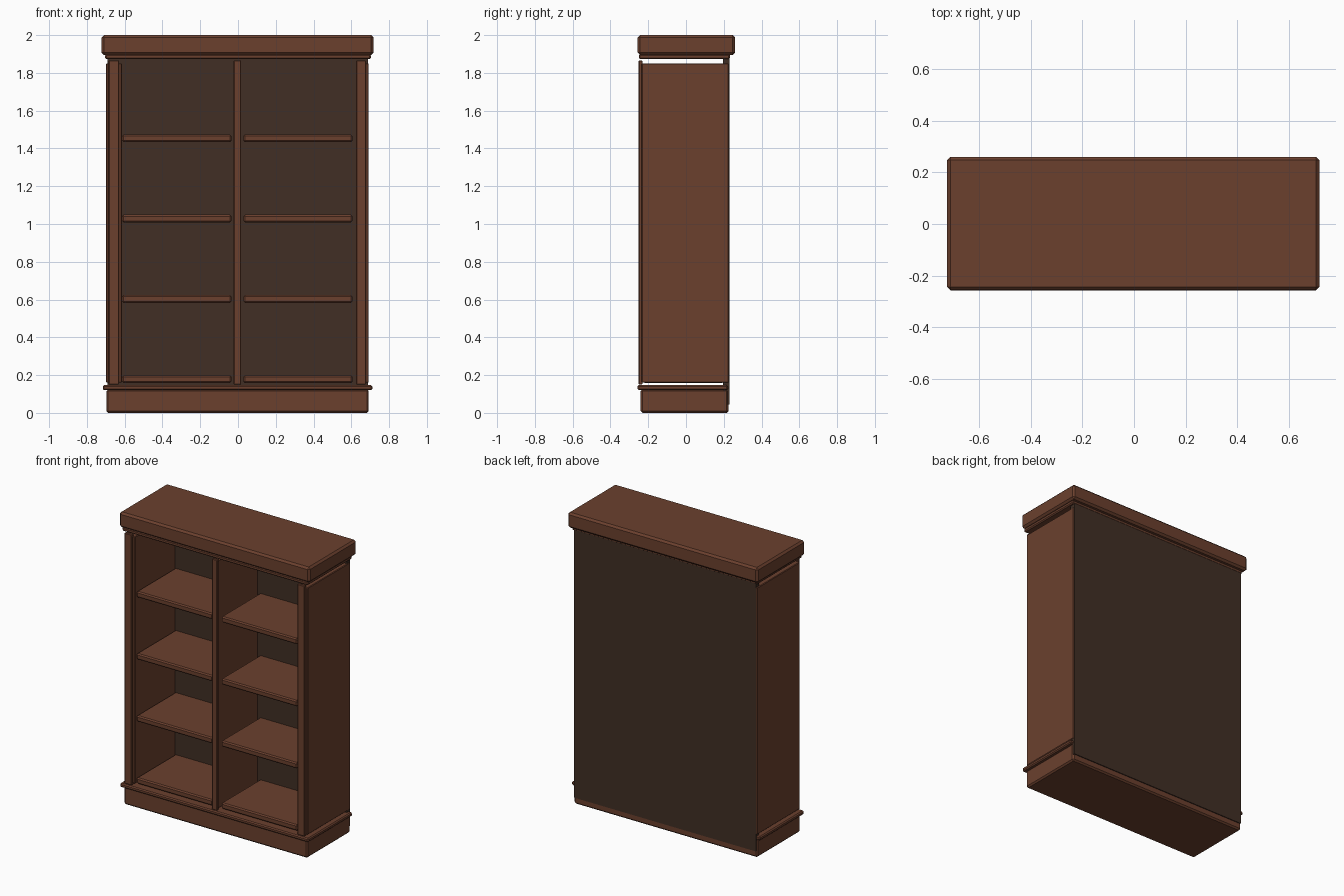
import bpy, bmesh

if "Cube" in bpy.data.objects:
    bpy.data.objects.remove(bpy.data.objects["Cube"])


def material(name, color):
    m = bpy.data.materials.new(name)
    m.diffuse_color = (*color, 1)
    m.use_nodes = True
    m.node_tree.nodes["Principled BSDF"].inputs["Base Color"].default_value = m.diffuse_color
    return m


wood = material("brown wood", (0.147, 0.051, 0.027))
dark = material("dark back wood", (0.052, 0.028, 0.018))


def box(name, x, y, z, bevel=0.0, mat=wood):
    """Box from (min, max) ranges with chamfered edges."""
    bm = bmesh.new()
    bmesh.ops.create_cube(bm, size=1)
    for v in bm.verts:
        for i, (a, b) in enumerate((x, y, z)):
            v.co[i] = a if v.co[i] < 0 else b
    if bevel:
        bmesh.ops.bevel(bm, geom=bm.edges[:], offset=bevel, segments=1, affect='EDGES')
    me = bpy.data.meshes.new(name)
    bm.to_mesh(me)
    bm.free()
    me.materials.append(mat)
    ob = bpy.data.objects.new(name, me)
    bpy.context.collection.objects.link(ob)
    return ob


# plinth and its moulding
box("plinth", (-0.697, 0.692), (-0.24, 0.225), (0.0, 0.125), 0.01)
box("plinth_moulding", (-0.716, 0.711), (-0.257, 0.222), (0.12, 0.147), 0.007)

# crown and its moulding
box("crown", (-0.723, 0.718), (-0.256, 0.26), (1.895, 2.0), 0.013)
box("crown_moulding", (-0.703, 0.703), (-0.25, 0.232), (1.873, 1.9), 0.007)

# back panel
box("back_panel", (-0.69, 0.688), (0.195, 0.231), (0.045, 1.88), 0, dark)

# side panels and front stiles
box("left_side", (-0.698, -0.615), (-0.235, 0.226), (0.16, 1.85), 0.004)
box("right_side", (0.63, 0.692), (-0.235, 0.226), (0.16, 1.85), 0.004)
box("left_stile", (-0.685, -0.629), (-0.251, -0.23), (0.15, 1.866), 0.004)
box("right_stile", (0.625, 0.678), (-0.251, -0.23), (0.15, 1.866), 0.004)

# centre divider with its front strip
box("divider", (-0.018, 0.012), (-0.235, 0.2), (0.16, 1.85))
box("divider_strip", (-0.023, 0.017), (-0.251, -0.23), (0.15, 1.866), 0.004)

# four shelves in each bay
for bay, x in (("left", (-0.613, -0.035)), ("right", (0.029, 0.606))):
    for i in range(4):
        top = 0.199 + 0.425 * i
        box(f"{bay}_shelf_{i + 1}", x, (-0.225, 0.2), (top - 0.041, top), 0.008)
